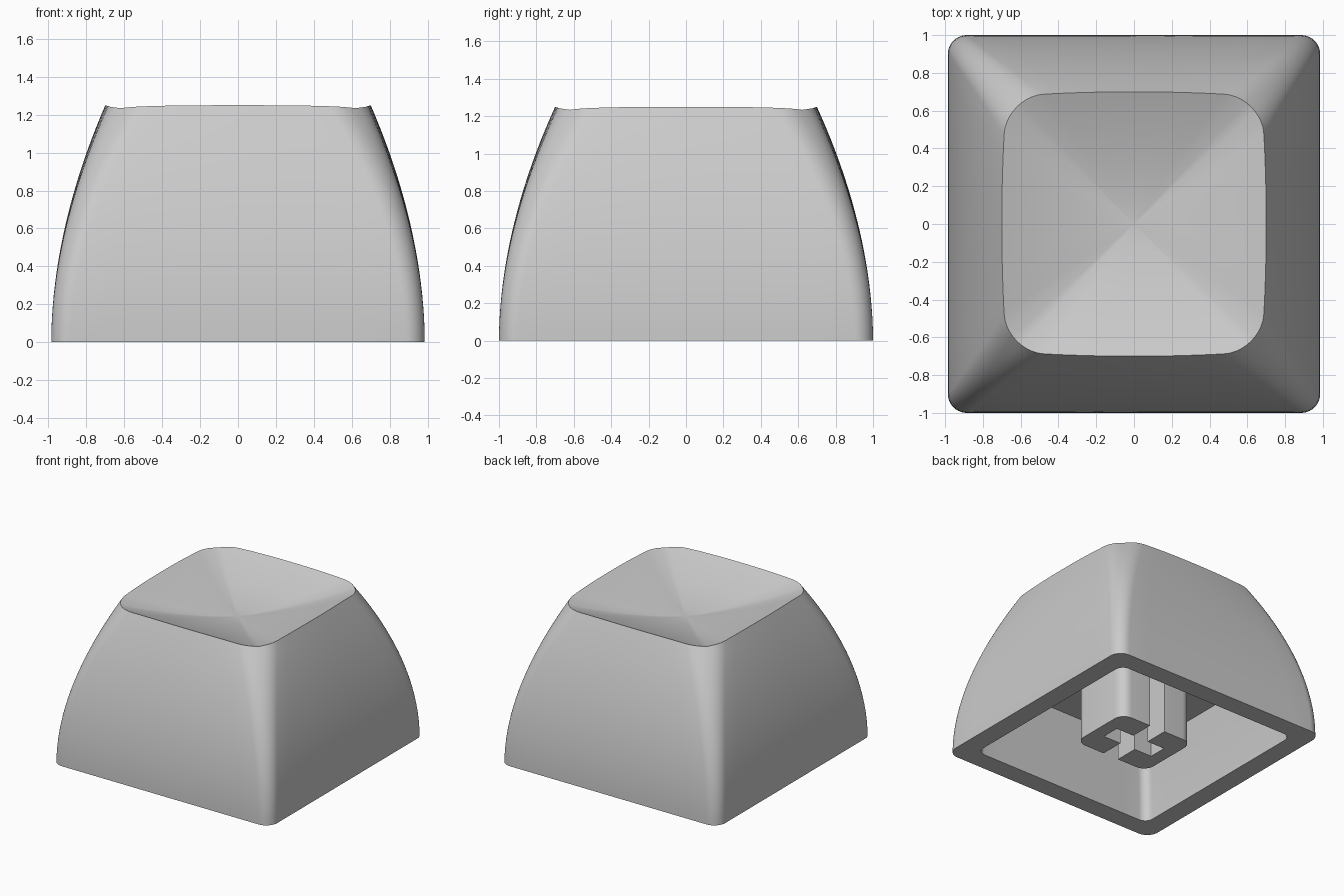
import bpy, bmesh, math
from mathutils import Vector

cube = bpy.data.objects.get("Cube")
if cube:
    bpy.data.objects.remove(cube, do_unlink=True)

HEIGHT = 1.25
CORNER_STEPS = 10
SIDE_STEPS = 10

grey = bpy.data.materials.new("plain grey")
grey.use_nodes = True
colour = (0.6, 0.6, 0.6, 1)
grey.diffuse_color = colour
grey.node_tree.nodes["Principled BSDF"].inputs["Base Color"].default_value = colour


def ring(hx, hy, radius, bulge=0.0):
    """Rounded rectangle with slightly bowed sides, as 2D points."""
    points = []
    for quarter in range(4):
        start = quarter * math.pi / 2
        sx = 1 if quarter in (0, 3) else -1
        sy = 1 if quarter < 2 else -1
        for i in range(CORNER_STEPS + 1):
            a = start + i / CORNER_STEPS * math.pi / 2
            points.append(Vector((sx * (hx - radius) + radius * math.cos(a),
                                  sy * (hy - radius) + radius * math.sin(a))))
        # Straight run to the next corner
        nx, ny = (-sx, sy) if quarter % 2 == 0 else (sx, -sy)
        b = start + math.pi / 2
        end = Vector((nx * (hx - radius) + radius * math.cos(b),
                      ny * (hy - radius) + radius * math.sin(b)))
        first = points[-1].copy()
        points += [first.lerp(end, i / SIDE_STEPS) for i in range(1, SIDE_STEPS)]
    for p in points:
        u, v = p.x / hx, p.y / hy
        p.x += bulge * u * (1 - v * v)
        p.y += bulge * v * (1 - u * u)
    return points


def finish(name, bm):
    bmesh.ops.recalc_face_normals(bm, faces=bm.faces)
    mesh = bpy.data.meshes.new(name)
    bm.to_mesh(mesh)
    bm.free()
    mesh.materials.append(grey)
    obj = bpy.data.objects.new(name, mesh)
    bpy.context.collection.objects.link(obj)
    bpy.ops.object.select_all(action="DESELECT")
    obj.select_set(True)
    bpy.context.view_layer.objects.active = obj
    bpy.ops.object.shade_smooth_by_angle(angle=math.radians(30))
    return obj


def flat(points, z):
    return [(p.x, p.y, z) for p in points]


# Cavity, from its ceiling down to the open bottom
layers = []
for i in range(5):
    z = 0.6 * (1 - i / 4)
    inset = 0.07 * (z / 0.6) ** 1.5
    layers.append(flat(ring(0.825 - inset, 0.84 - inset, 0.07), z))

# Curved outer walls, whose rim is a little lower at the corners
WALL_STEPS = 20
for i in range(WALL_STEPS + 1):
    t = i / WALL_STEPS
    curve = t ** 1.9
    points = ring(0.985 - 0.31 * curve, 1 - 0.325 * curve,
                  0.1 + 0.1 * curve, 0.025 * curve)
    layer = []
    for p in points:
        cornerness = min(abs(p.x), abs(p.y)) / max(abs(p.x), abs(p.y))
        layer.append((p.x, p.y, HEIGHT * t - 0.016 * t ** 6 * cornerness ** 3))
    layers.append(layer)

# Dished top
rim = layers[-1]
DISH_STEPS = 16
for i in range(1, DISH_STEPS):
    s = 1 - i / DISH_STEPS
    layers.append([(x * s, y * s, HEIGHT + (z - HEIGHT) * s - 0.17 * (1 - s ** 1.6))
                   for x, y, z in rim])

bm = bmesh.new()
rows = [[bm.verts.new(co) for co in layer] for layer in layers]
count = len(rim)
for lower, upper in zip(rows, rows[1:]):
    for i in range(count):
        j = (i + 1) % count
        bm.faces.new((lower[i], lower[j], upper[j], upper[i]))
bm.faces.new(rows[0])
centre = bm.verts.new((0, 0, HEIGHT - 0.17))
for i in range(count):
    bm.faces.new((rows[-1][i], rows[-1][(i + 1) % count], centre))
finish("cap_shell", bm)

# Stem: two mirrored C-shaped halves leaving a cross-shaped slot
HALF_X, HALF_Y, RADIUS = 0.34, 0.27, 0.09
SLOT, NOTCH_X, NOTCH_Y = 0.07, 0.23, 0.075


def corner(sign):
    arc = [(HALF_X - RADIUS + RADIUS * math.cos(a), sign * (HALF_Y - RADIUS + RADIUS * math.sin(a)))
           for a in (i / 8 * math.pi / 2 for i in range(9))]
    return arc if sign > 0 else arc[::-1]


outline = [(SLOT, -HALF_Y)] + corner(-1) + corner(1) + [
    (SLOT, HALF_Y), (SLOT, NOTCH_Y), (NOTCH_X, NOTCH_Y),
    (NOTCH_X, -NOTCH_Y), (SLOT, -NOTCH_Y)]

for name, side in (("left_stem_half", 1), ("right_stem_half", -1)):
    bm = bmesh.new()
    base = bm.faces.new([bm.verts.new((side * x, y, 0.015)) for x, y in outline])
    top = bmesh.ops.extrude_face_region(bm, geom=[base], use_keep_orig=True)
    moved = [v for v in top["geom"] if isinstance(v, bmesh.types.BMVert)]
    bmesh.ops.translate(bm, verts=moved, vec=(0, 0, 0.6))
    finish(name, bm)
